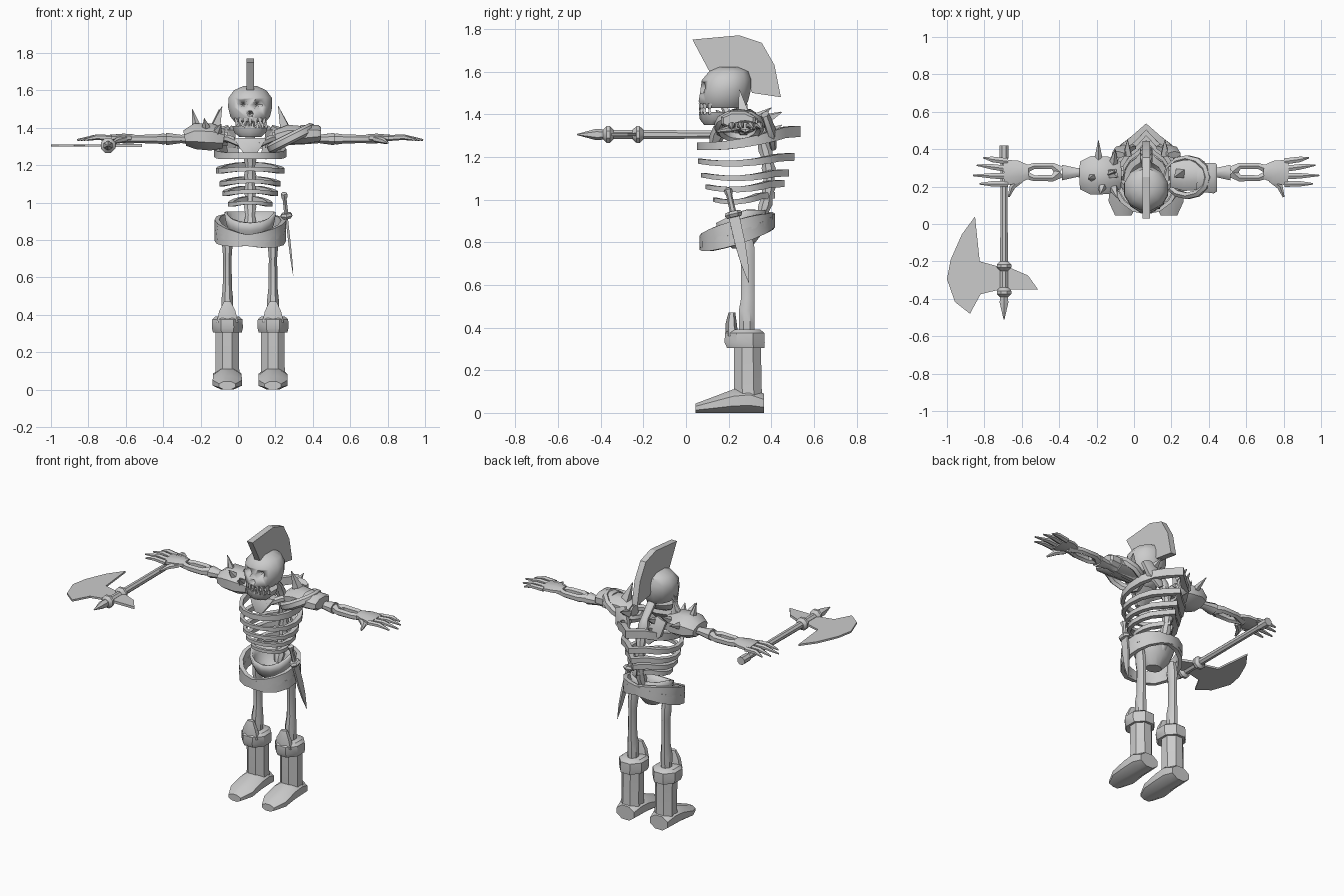
import bpy, bmesh, math
from math import sin, cos, pi
from mathutils import Vector

if "Cube" in bpy.data.objects:
    bpy.data.objects.remove(bpy.data.objects["Cube"], do_unlink=True)

grey = bpy.data.materials.new("plain_grey")
grey.use_nodes = True
grey.diffuse_color = (0.6, 0.6, 0.6, 1)
grey.node_tree.nodes["Principled BSDF"].inputs["Base Color"].default_value = (0.6, 0.6, 0.6, 1)

CX = 0.065                     # body centre line
SIDES = (("right", -1), ("left", 1))
Z, BACK, X = (0, 0, 1), (0, -1, 0), (1, 0, 0)


def finish(name, bm, angle=40):
    bmesh.ops.recalc_face_normals(bm, faces=bm.faces)
    mesh = bpy.data.meshes.new(name)
    bm.to_mesh(mesh)
    bm.free()
    ob = bpy.data.objects.new(name, mesh)
    bpy.context.collection.objects.link(ob)
    mesh.materials.append(grey)
    bpy.ops.object.select_all(action='DESELECT')
    ob.select_set(True)
    bpy.context.view_layer.objects.active = ob
    bpy.ops.object.shade_smooth_by_angle(angle=math.radians(angle))
    return ob


def sweep(name, pts, radii, n=8, up=Z, axis=None, closed=False):
    """Skin elliptical rings (side radius, up radius) along a path."""
    bm = bmesh.new()
    pts = [Vector(p) for p in pts]
    rings, m = [], len(pts)
    for i, p in enumerate(pts):
        if closed:
            t = pts[(i + 1) % m] - pts[i - 1]
        else:
            t = pts[min(i + 1, m - 1)] - pts[max(i - 1, 0)]
        t = Vector(axis) if axis else t.normalized()
        side = t.cross(Vector(up)).normalized()
        top = side.cross(t)
        a, b = radii[i] if isinstance(radii, list) else radii
        ring = []
        for k in range(n):
            w = 2 * pi * (k + 0.5) / n
            ring.append(bm.verts.new(p + side * a * cos(w) + top * b * sin(w)))
        rings.append(ring)
    for i in range(m if closed else m - 1):
        r, s = rings[i], rings[(i + 1) % m]
        for k in range(n):
            j = (k + 1) % n
            bm.faces.new((r[k], r[j], s[j], s[k]))
    if not closed:
        bm.faces.new(rings[0])
        bm.faces.new(rings[-1])
    return finish(name, bm)


def column(name, x, rows, n=8):
    """Vertical loft from rows of (z, y, half width, half depth)."""
    return sweep(name, [(x, y, z) for z, y, a, b in rows],
                 [(a, b) for z, y, a, b in rows], n, BACK, Z)


def spike(name, base, tip, r, n=5):
    up = X if abs(tip[0] - base[0]) < 0.05 else BACK
    return sweep(name, [base, tip], [(r, r), (0.002, 0.002)], n, up)


def plate(name, outline, place, half, normal):
    """Flat outline with thickness."""
    bm = bmesh.new()
    off = Vector(normal) * half
    a = [bm.verts.new(Vector(place(*p)) - off) for p in outline]
    b = [bm.verts.new(Vector(place(*p)) + off) for p in outline]
    bm.faces.new(a)
    bm.faces.new(b)
    for i in range(len(a)):
        j = (i + 1) % len(a)
        bm.faces.new((a[i], a[j], b[j], b[i]))
    return finish(name, bm, 20)


# skull with cut sockets
skull = column("skull", CX, [(1.43, .175, .085, .10), (1.46, .175, .11, .12),
    (1.51, .185, .122, .122), (1.56, .19, .12, .12), (1.6, .2, .09, .095), (1.622, .2, .04, .05)], 12)
for ex, ez, r in ((-.05, 1.525, .034), (.05, 1.525, .034), (0, 1.475, .016)):
    cutter = spike("socket_cutter", (CX + ex, .03, ez), (CX + ex * .7, .14, ez), r * 1.5, 6)
    cutter.hide_render = True
    mod = skull.modifiers.new("socket", 'BOOLEAN')
    mod.object, mod.operation = cutter, 'DIFFERENCE'
    bpy.context.view_layer.objects.active = skull
    bpy.ops.object.modifier_apply(modifier=mod.name)
    bpy.data.objects.remove(cutter, do_unlink=True)
column("jaw", CX, [(1.35, .135, .06, .05), (1.375, .15, .09, .085), (1.41, .155, .1, .095)], 10)
for i in range(-3, 4):
    w = i * .32
    tx, ty = CX + .09 * sin(w), .17 - .1 * cos(w)
    spike("upper_tooth", (tx, ty, 1.45), (tx, ty - .005, 1.4), .015, 4)
    spike("lower_tooth", (tx + .012, ty, 1.40), (tx + .012, ty - .005, 1.435), .012, 4)

# head crest
plate("crest", [(.03, 1.75), (.25, 1.77), (.355, 1.735), (.415, 1.63), (.445, 1.48),
                (.31, 1.5), (.275, 1.585), (.11, 1.6)], lambda y, z: (CX, y, z), .02, X)

# spine with alternating vertebrae, and neck
rows = []
for i in range(13):
    r = .036 if i % 2 else .026
    rows.append((.85 + i * .042, .33 + .06 * sin(i / 12 * pi), r, r))
column("spine", CX, rows + [(1.44, .25, .03, .03)])
column("breastbone", CX, [(1.25, .13, .03, .02), (1.3, .15, .07, .04), (1.345, .18, .1, .05)], 6)

# ribs: closed bands drawn out to a point at the back
ribs = [(1.25, 1.32, .18, .06, .52, .032), (1.18, 1.2, .17, .065, .49, .022),
        (1.115, 1.125, .15, .08, .465, .02), (1.06, 1.075, .135, .1, .445, .02),
        (1.0, 1.02, .105, .135, .40, .018)]
for zf, zb, rx, yf, yb, h in ribs:
    pts, rad = [], []
    cy, ry = (yf + yb - .05) / 2, (yb - .05 - yf) / 2
    for k in range(16):
        t = 2 * pi * k / 16
        f = (1 - cos(t)) / 2
        y = cy - ry * cos(t) + (.05 if k == 8 else 0)
        pts.append((CX + rx * sin(t), y, zf + (zb - zf) * f - .02 * sin(t) ** 2))
        rad.append((.013 + .012 * f, h * (.75 + .4 * f)))
    sweep("rib", pts, rad, 4, closed=True)

# pelvis bowl, lower at the front
bm = bmesh.new()
rings = []
for z, r in ((.77, .05), (.83, .105), (.89, .13), (.95, .14)):
    ring = []
    for k in range(14):
        t = 2 * pi * k / 14
        dip = .06 * max(0, cos(t)) * (z - .77) / .18
        ring.append(bm.verts.new((CX + r * sin(t), .26 - r * .85 * cos(t), z - dip)))
    rings.append(ring)
bm.faces.new(rings[0])
for r, s in zip(rings, rings[1:]):
    for k in range(14):
        bm.faces.new((r[k], r[k - 1], s[k - 1], s[k]))
pelvis = finish("pelvis", bm)
pelvis.modifiers.new("bone_thickness", 'SOLIDIFY').thickness = .015

# two crossed belts
for name, lean, tilt in (("upper_belt", .025, .05), ("lower_belt", -.03, .055)):
    loop = [2 * pi * k / 16 for k in range(16)]
    sweep(name, [(CX + .178 * sin(t), .24 - .165 * cos(t), .85 - tilt * cos(t) + lean * sin(t))
                 for t in loop], (.018, .042), 4, closed=True)

# legs and boots
for side, s in SIDES:
    x = CX + s * .122
    column(side + "_leg", x, [(.3, .285, .03, .035), (.42, .285, .034, .04), (.48, .285, .034, .04),
        (.54, .29, .027, .034), (.7, .29, .024, .034), (.77, .285, .03, .04), (.84, .28, .025, .03)])
    column(side + "_boot_shaft", x, [(.03, .295, .075, .07), (.12, .29, .068, .07), (.33, .288, .068, .068)])
    foot = [(.365, .045, .065), (.3, .06, .078), (.22, .055, .078), (.12, .036, .08), (.045, .022, .045)]
    sweep(side + "_boot_foot", [(x, y, h) for y, h, w in foot],
          [(w * 1.06, h * 1.08) for y, h, w in foot], 8, Z, BACK)
    column(side + "_boot_cuff", x, [(.305, .28, .083, .095), (.33, .275, .09, .102),
                                    (.375, .275, .088, .1), (.39, .275, .07, .08)])
    column(side + "_boot_flap", x, [(.36, .215, .066, .03), (.42, .212, .05, .026), (.47, .215, .022, .016)], 6)

# arms, hands, collar bones and neck spikes
for side, s in SIDES:
    def at(d, y, z=1.34):
        return (CX + s * d, y, z)
    sweep(side + "_upper_arm", [at(.12, .27), at(.3, .27), at(.37, .275), at(.45, .275)],
          [(.04, .04), (.03, .03), (.026, .024), (.045, .036)])
    for y in (.245, .31):
        sweep(side + "_forearm_bone", [at(.46, .278), at(.5, y), at(.6, y), at(.68, .278)],
              [(.038, .03), (.02, .024), (.018, .022), (.03, .025)], 6)
    sweep(side + "_palm", [at(.63, .278, 1.345), at(.68, .278, 1.348), at(.76, .275, 1.345)],
          [(.04, .024), (.065, .022), (.075, .018)], 8)
    for i, (d, y) in enumerate(((.87, .355), (.905, .315), (.925, .26), (.89, .215))):
        by = .335 - i * .04
        sweep(side + "_finger", [at(.74, by, 1.345), at(.82, (by + y) / 2, 1.35), at(d, y, 1.335)],
              [(.019, .016), (.017, .015), (.005, .005)], 6)
    sweep(side + "_thumb", [at(.67, .24), at(.715, .2, 1.33), at(.735, .145, 1.32)],
          [(.022, .018), (.018, .016), (.006, .006)], 6)
    sweep(side + "_collar_bone", [at(.04, .15, 1.31), at(.11, .2, 1.34), at(.18, .27, 1.35)], (.022, .02), 6)
    sweep(side + "_shoulder_blade", [at(.15, .37, 1.4), at(.12, .4, 1.32), at(.07, .41, 1.24)],
          [(.04, .02), (.055, .025), (.02, .015)], 6, BACK)
    spike(side + "_neck_spike", at(.185, .27, 1.4), at(.15, .25, 1.515), .035, 4)
    for z in (1.34, 1.4):
        spike(side + "_back_spike", at(.1, .37, z - .03), at(.1, .45, z + .01), .03, 4)

# right shoulder guard with spikes
sweep("right_shoulder_guard", [(-.285, .26, 1.345), (-.23, .26, 1.355), (-.14, .26, 1.35), (-.075, .26, 1.34)],
      [(.08, .045), (.112, .075), (.108, .078), (.08, .055)], 8)
for base, tip in (((-.22, .25, 1.4), (-.245, .24, 1.5)), ((-.12, .27, 1.41), (-.1, .28, 1.5)),
                  ((-.17, .2, 1.4), (-.18, .16, 1.45)), ((-.11, .19, 1.38), (-.09, .14, 1.42)),
                  ((-.19, .34, 1.37), (-.19, .445, 1.41)), ((-.11, .33, 1.38), (-.1, .4, 1.43))):
    spike("guard_spike", base, tip, .026)

# left shoulder plates and diagonal roll
sweep("left_inner_plate", [(.2, .26, 1.35), (.27, .26, 1.365), (.375, .26, 1.36)],
      [(.07, .04), (.09, .055), (.082, .05)], 8)
sweep("left_outer_plate", [(.34, .25, 1.365), (.43, .245, 1.37), (.445, .245, 1.37)],
      [(.082, .055), (.088, .048), (.075, .035)], 8)
sweep("left_shoulder_roll", [(.285 + .11 * cos(t), .25 + .1 * sin(t), 1.345 + .055 * cos(t))
      for t in [2 * pi * k / 12 for k in range(12)]], (.02, .028), 6, (-.45, 0, .9), closed=True)

# dagger at the left hip
hilt, point = Vector((.245, .195, 1.055)), Vector((.295, .295, .61))
def along(*ts):
    return [hilt.lerp(point, t) for t in ts]
sweep("dagger_hilt", along(0, .02, .06, .08, .26), [(.008, .008), (.02, .02), (.018, .018), (.012, .014), (.013, .015)], 6, BACK)
sweep("dagger_guard", along(.25, .28, .31), [(.025, .035), (.036, .042), (.025, .035)], 6, BACK)
sweep("dagger_blade", along(.3, .6, .8, 1), [(.009, .036), (.009, .034), (.007, .024), (.001, .002)], 4, BACK)

# axe held across the right hand
AX, AZ = -.695, 1.305
def haft(name, rows, n=8):
    sweep(name, [(AX, y, AZ) for y, r in rows], [(r, r) for y, r in rows], n, Z, BACK)
haft("axe_haft", [(.36, .02), (-.38, .023)])
haft("axe_butt", [(.42, .027), (.35, .027)])
for y in (-.225, -.365):
    haft("axe_ring", [(y + .025, .024), (y + .008, .042), (y - .008, .042), (y - .025, .024)])
haft("axe_spike", [(-.37, .022), (-.42, .027), (-.51, .003)], 6)
plate("axe_blade", [(-.715, -.23), (-.825, -.2), (-.85, .04), (-.92, -.055), (-.98, -.19), (-1, -.295),
                    (-.957, -.417), (-.877, -.48), (-.82, -.375), (-.715, -.35)],
      lambda x, y: (x, y, AZ), .006, Z)
plate("axe_beak", [(-.68, -.35), (-.513, -.35), (-.567, -.275), (-.66, -.235), (-.68, -.235)],
      lambda x, y: (x, y, AZ), .008, Z)
